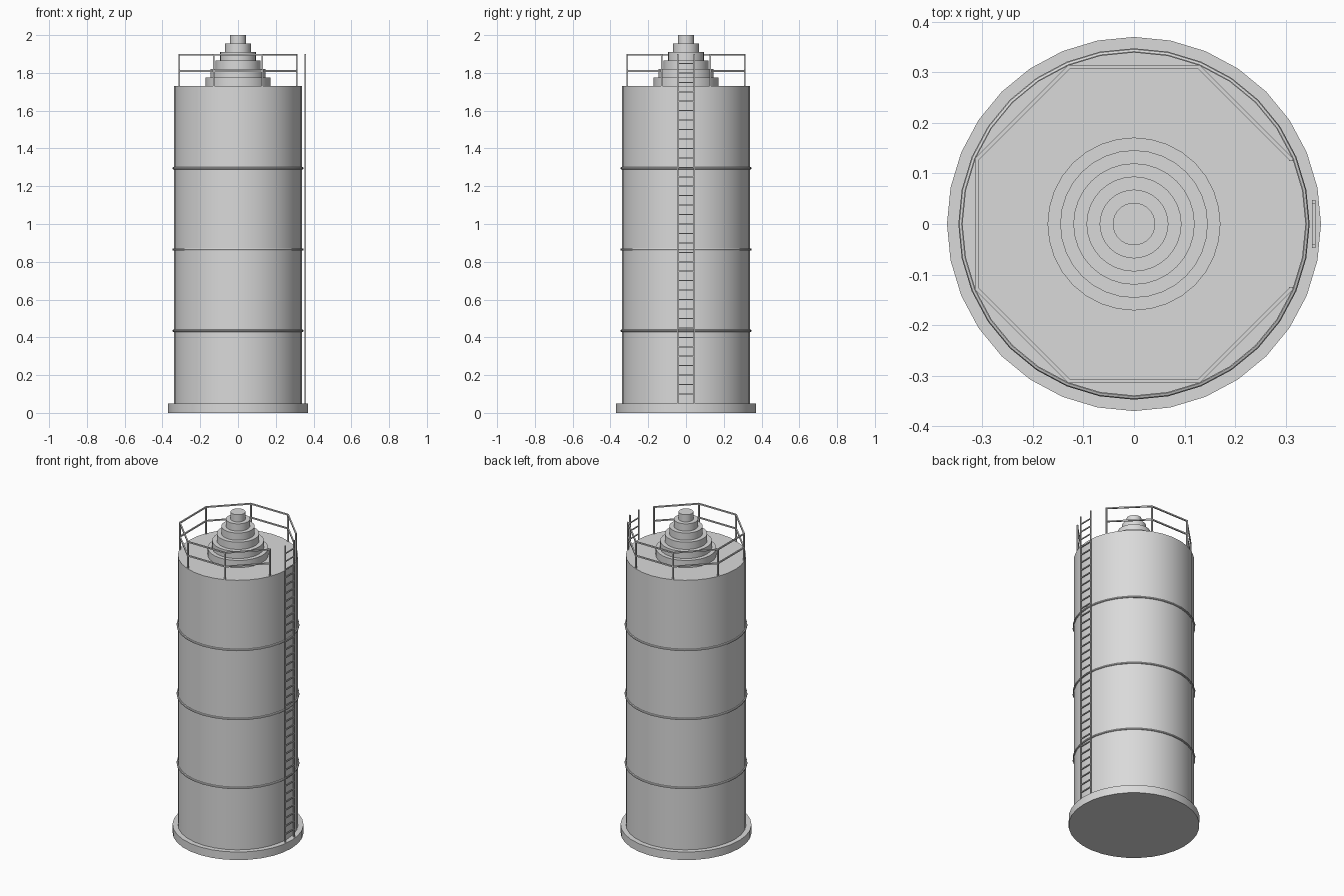
import bpy, math
from mathutils import Vector

if "Cube" in bpy.data.objects:
    bpy.data.objects.remove(bpy.data.objects["Cube"])

grey = bpy.data.materials.new("light_grey")
grey.diffuse_color = (0.7, 0.7, 0.7, 1)
grey.use_nodes = True
grey.node_tree.nodes["Principled BSDF"].inputs["Base Color"].default_value = grey.diffuse_color


def finish(name, smooth=False):
    ob = bpy.context.object
    ob.name = name
    ob.data.materials.append(grey)
    if smooth:
        bpy.ops.object.shade_smooth_by_angle(angle=math.radians(30))
    return ob


def drum(name, r, z0, z1, sides=32):
    bpy.ops.mesh.primitive_cylinder_add(vertices=sides, radius=r, depth=z1 - z0,
                                        location=(0, 0, (z0 + z1) / 2))
    return finish(name, True)


def bar(name, a, b, w=0.008):
    """Square bar between two points."""
    a, b = Vector(a), Vector(b)
    d = b - a
    bpy.ops.mesh.primitive_cube_add(size=1, location=(a + b) / 2)
    ob = finish(name)
    ob.scale = (w, w, d.length)
    ob.rotation_mode = 'QUATERNION'
    if abs(d.z) < 1e-6:
        # lay the bar flat, keeping its sides level
        ob.scale = (d.length, w, w)
        ob.rotation_mode = 'XYZ'
        ob.rotation_euler = (0, 0, math.atan2(d.y, d.x))
    return ob


# Foundation and tank
drum("base", 0.37, 0, 0.05)
drum("tank", 0.34, 0.05, 1.73)

# Hoops around the tank
for i, z in enumerate((0.435, 0.865, 1.295)):
    bpy.ops.mesh.primitive_torus_add(major_radius=0.341, minor_radius=0.0065,
                                     major_segments=32, minor_segments=8,
                                     location=(0, 0, z))
    finish(f"hoop_{i}", True)

# Stepped roof cap
for i, r in enumerate((0.171, 0.146, 0.12, 0.094, 0.068, 0.042)):
    drum(f"roof_step_{i}", r, 1.73 + 0.045 * i, 1.73 + 0.045 * (i + 1))

# Eight-sided railing, open on the ladder side
R = 0.336
corners = [(R * math.cos(math.radians(22.5 + 45 * k)),
            R * math.sin(math.radians(22.5 + 45 * k))) for k in range(8)]
for k, (x, y) in enumerate(corners):
    bar(f"rail_post_{k}", (x, y, 1.73), (x, y, 1.9))
    if k < 7:
        x2, y2 = corners[k + 1]
        for label, z in (("middle", 1.81), ("top", 1.896)):
            bar(f"{label}_rail_{k}", (x, y, z), (x2, y2, z))

# Ladder
LX = 0.356
for side, y in (("front", -0.044), ("back", 0.044)):
    bar(f"ladder_stringer_{side}", (LX, y, 0.05), (LX, y, 1.9), 0.007)
for i in range(36):
    z = 0.1 + 0.05 * i
    bar(f"ladder_rung_{i}", (LX, -0.044, z), (LX, 0.044, z), 0.006)
